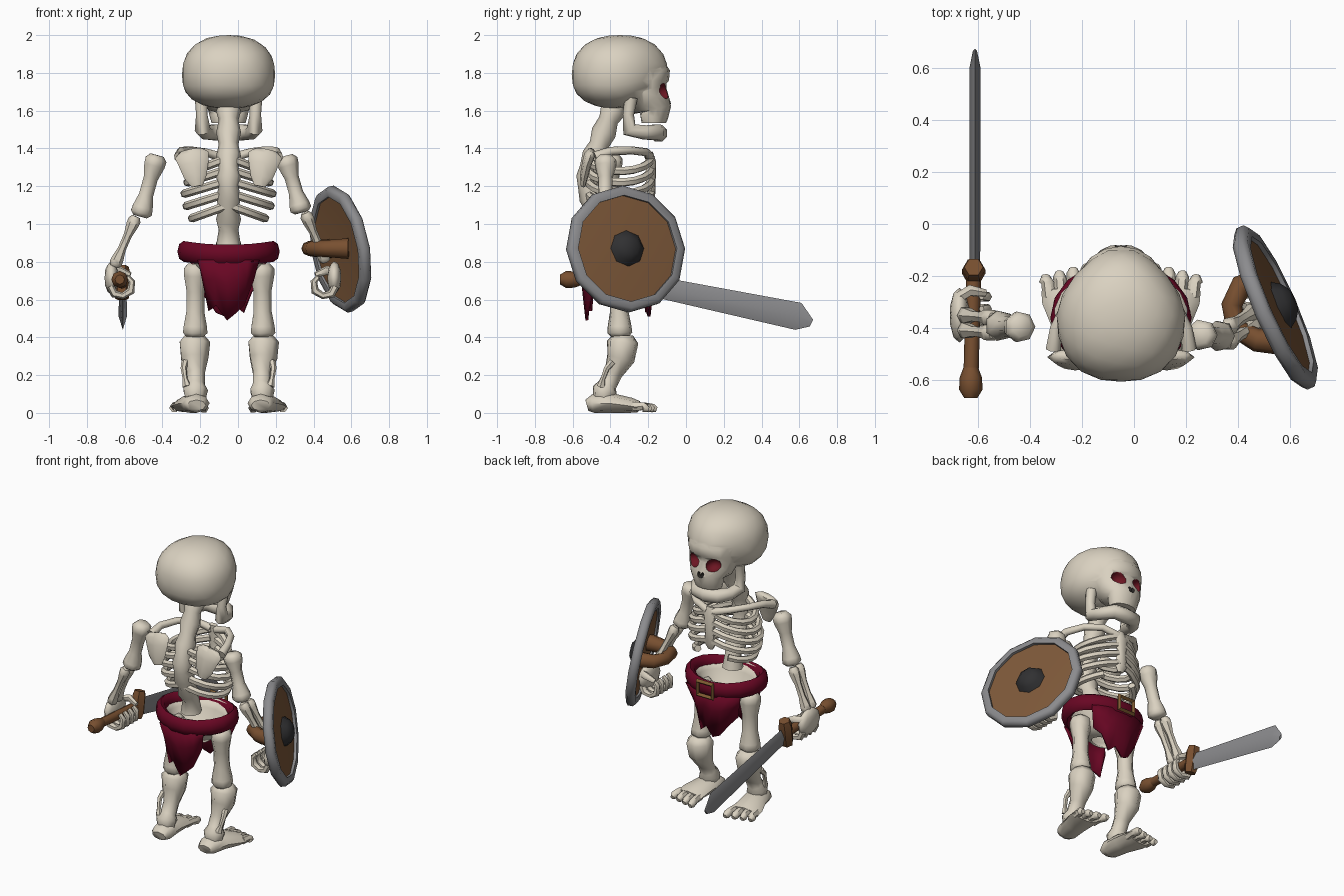
import bpy, bmesh, math
from mathutils import Vector, Matrix

if "Cube" in bpy.data.objects:
    bpy.data.objects.remove(bpy.data.objects["Cube"])

CX = -0.05  # body centre line


def material(name, rgb):
    m = bpy.data.materials.new(name)
    m.diffuse_color = (*rgb, 1)
    m.use_nodes = True
    m.node_tree.nodes["Principled BSDF"].inputs["Base Color"].default_value = m.diffuse_color
    return m


BONE = material("bone", (0.70, 0.64, 0.53))
EYE = material("socket red", (0.15, 0.008, 0.016))
BLACK = material("nose black", (0.02, 0.018, 0.016))
CLOTH = material("crimson cloth", (0.14, 0.002, 0.017))
WOOD = material("shield wood", (0.21, 0.1, 0.042))
LEATHER = material("leather", (0.19, 0.08, 0.03))
STEEL = material("steel", (0.26, 0.26, 0.27))
IRON = material("dark iron", (0.03, 0.03, 0.032))
BRASS = material("old brass", (0.2, 0.1, 0.03))


def finish(bm, name, *mats):
    bmesh.ops.recalc_face_normals(bm, faces=bm.faces)
    me = bpy.data.meshes.new(name)
    bm.to_mesh(me)
    bm.free()
    for m in mats:
        me.materials.append(m)
    ob = bpy.data.objects.new(name, me)
    bpy.context.collection.objects.link(ob)
    return ob


def tube(name, pts, radii, mat=BONE, sides=7, closed=False, caps=True):
    """Loft elliptical rings along a path; a radius is a number or (a, b)."""
    pts = [Vector(p) for p in pts]
    n = len(pts)
    if not isinstance(radii, list):
        radii = [radii] * n
    bm, rings, u, prev = bmesh.new(), [], None, None
    for i, p in enumerate(pts):
        a = pts[(i - 1) % n] if closed else pts[max(i - 1, 0)]
        b = pts[(i + 1) % n] if closed else pts[min(i + 1, n - 1)]
        t = (b - a).normalized()
        if u is None:
            u = t.cross(Vector((0, 0, 1) if abs(t.y) > 0.8 else (0, 1, 0))).normalized()
        else:
            u = prev.rotation_difference(t) @ u
        prev, v = t, u.cross(t)
        r = radii[i] if isinstance(radii[i], tuple) else (radii[i], radii[i])
        ang = [2 * math.pi * k / sides for k in range(sides)]
        rings.append([bm.verts.new(p + u * r[0] * math.cos(w) + v * r[1] * math.sin(w)) for w in ang])
    for i in range(n if closed else n - 1):
        A, B = rings[i], rings[(i + 1) % n]
        for k in range(sides):
            j = (k + 1) % sides
            bm.faces.new((A[k], A[j], B[j], B[k]))
    if caps and not closed:
        bm.faces.new(rings[0])
        bm.faces.new(rings[-1])
    return finish(bm, name, mat)


def bone(name, p, q, mid, end, sides=7):
    p, q = Vector(p), Vector(q)
    return tube(name, [p.lerp(q, t) for t in (0, .07, .17, .38, .65, .85, .94, 1)],
                [end * .65, end, end * .97, mid, mid, end * .95, end, end * .65], sides=sides)


def ball(name, loc, size, mats, idx=0, rot=0, sub=2):
    bm = bmesh.new()
    bmesh.ops.create_icosphere(bm, subdivisions=sub, radius=1, matrix=Matrix.Translation(loc)
                               @ Matrix.Rotation(rot, 4, 'Y') @ Matrix.Diagonal((*size, 1)))
    for f in bm.faces:
        f.material_index = idx
    return finish(bm, name, *mats)


def lathe(name, profile, mat, matrix, n=12):
    bm = bmesh.new()
    vs = [bm.verts.new((r, 0, z)) for r, z in profile]
    es = [bm.edges.new((vs[i], vs[(i + 1) % len(vs)])) for i in range(len(vs))]
    bmesh.ops.spin(bm, geom=vs + es, cent=(0, 0, 0), axis=(0, 0, 1), angle=2 * math.pi,
                   steps=n, use_duplicate=False)
    bmesh.ops.remove_doubles(bm, verts=bm.verts, dist=1e-4)
    bm.transform(matrix)
    return finish(bm, name, mat)


def boolean(ob, other, op):
    m = ob.modifiers.new("cut", 'BOOLEAN')
    m.object, m.operation, m.solver = other, op, 'EXACT'
    bpy.context.view_layer.update()
    me = bpy.data.meshes.new_from_object(ob.evaluated_get(bpy.context.evaluated_depsgraph_get()))
    ob.modifiers.clear()
    ob.data = me
    bpy.data.objects.remove(other)


# Skull: squarish cranium joined to a face block, with cut sockets and nose
HEAD = (BONE, EYE, BLACK)
skull = ball("skull", (0, 0, 0), (1, 1, 1), HEAD, sub=3)
for v in skull.data.vertices:
    x, y, z = v.co / sum(abs(c) ** 2.35 for c in v.co) ** (1 / 2.35)
    zz = 0.21 * z if z > 0 else -0.18 * abs(z) ** 0.9 + 0.05 * max(0, y)
    v.co = (CX + 0.247 * x * (1 - 0.36 * max(0, y) ** 1.5), -0.35 + 0.255 * y, 1.79 + zz)
face = tube("face", [(CX, f - b, z) for z, f, b in ((1.87, -.125, .1), (1.82, -.085, .14), (1.76, -.09, .14),
            (1.7, -.095, .13), (1.65, -.08, .11), (1.61, -.075, .08), (1.57, -.095, .075), (1.535, -.105, .065))],
            [(.12, .1), (.16, .14), (.167, .14), (.16, .13), (.145, .11), (.11, .08), (.1, .075), (.09, .065)],
            sides=16)
for m in HEAD[1:]:
    face.data.materials.append(m)
boolean(skull, face, 'UNION')
for s in (-1, 1):
    boolean(skull, ball("socket_cutter", (CX + s * .075, -.105, 1.705), (.052, .06, .042), HEAD, 1, -s * .35),
            'DIFFERENCE')
    boolean(skull, ball("nose_cutter", (CX + s * .011, -.075, 1.635), (.013, .025, .026), HEAD, 2, s * .3, 1),
            'DIFFERENCE')

# Lower jaw
half = [(.145, -.29, 1.67), (.142, -.305, 1.58), (.138, -.30, 1.5), (.12, -.22, 1.485), (.075, -.155, 1.485)]
tube("jaw", [(CX - x, y, z) for x, y, z in half] + [(CX, -.145, 1.48)]
     + [(CX + x, y, z) for x, y, z in reversed(half)],
     [.034, .03, .042, .04, .045, .048, .045, .04, .042, .03, .034], sides=8)

# Spine with alternating vertebra widths
key = [(-.37, 1.64), (-.41, 1.55), (-.46, 1.42), (-.51, 1.3), (-.52, 1.2), (-.48, 1.08), (-.43, .97), (-.42, .8)]
path, rad = [], []
for (y0, z0), (y1, z1) in zip(key, key[1:]):
    for k in range(2):
        path.append((CX, y0 + (y1 - y0) * k / 2, z0 + (z1 - z0) * k / 2))
        rad.append(.066 if len(rad) % 2 else .052)
tube("spine", path, rad, sides=8)

# Rib cage, collarbones, shoulder blades
tube("breastbone", [(CX, -.19, 1.38), (CX, -.18, 1.33), (CX, -.18, 1.22), (CX, -.185, 1.14), (CX, -.19, 1.1)],
     [(.03, .015), (.045, .022), (.032, .02), (.045, .022), (.02, .012)])
for s in (-1, 1):
    for i, (w, z0) in enumerate(((.19, 1.35), (.22, 1.29), (.235, 1.23), (.225, 1.165), (.195, 1.1))):
        end = 85 if i < 4 else 55
        ang = [math.radians(-90 + (90 + end) * k / 9) for k in range(10)]
        tube("rib", [(CX + s * w * math.cos(a), -.35 + .165 * math.sin(a), z0 - .07 * math.cos(a)) for a in ang],
             .023, sides=6)
    tube("collarbone", [(CX + s * x, y, z) for x, y, z in ((.02, -.19, 1.35), (.12, -.21, 1.38),
         (.2, -.29, 1.39), (.25, -.4, 1.385), (.26, -.48, 1.355))], [.026, .022, .022, .024, .03])
    tube("shoulder_blade", [(CX + s * x, y, z) for x, y, z in ((.165, -.545, 1.2), (.175, -.54, 1.25),
         (.185, -.525, 1.32), (.195, -.51, 1.365), (.2, -.5, 1.39))],
         [(.03, .012), (.06, .022), (.08, .026), (.09, .03), (.06, .02)], sides=8)

# Hip bowl and cloth belt
PY = -.36
bowl = tube("hip_bowl", [(CX, PY, z) for z in (.88, .82, .74, .68)],
            [(.235, .185), (.2, .155), (.16, .12), (.08, .06)], sides=18, caps=False)
sol = bowl.modifiers.new("thickness", 'SOLIDIFY')
sol.thickness = .012
ring = [2 * math.pi * k / 18 for k in range(18)]
tube("belt", [(CX + .238 * math.cos(a), PY + .188 * math.sin(a), .845 + .01 * math.cos(2 * a)) for a in ring],
     (.033, .055), CLOTH, sides=8, closed=True)
by = PY + .228
tube("buckle", [(CX + x, by, .845 + z) for x, z in ((-.055, -.045), (.055, -.045), (.055, .045), (-.055, .045))],
     .017, BRASS, sides=4, closed=True)


# Ragged loincloth flaps
def flap(name, side, cols):
    bm, prev = bmesh.new(), None
    for x, zb in cols:
        col = []
        for t in (0, .4, 1):
            sx = x * (1 - .2 * t)
            y = PY + side * (.2 * math.sqrt(1 - (x / .28) ** 2) - .035 * t)
            col.append(bm.verts.new((CX + sx, y, .81 + (zb - .81) * t)))
        if prev:
            for k in range(2):
                bm.faces.new((prev[k], col[k], col[k + 1], prev[k + 1]))
        prev = col
    ob = finish(bm, name, CLOTH)
    m = ob.modifiers.new("thickness", 'SOLIDIFY')
    m.thickness, m.offset = .015, 0


flap("back_flap", -1, ((-.16, .7), (-.13, .54), (-.08, .57), (-.01, .49), (.05, .53), (.1, .57), (.16, .7)))
flap("front_flap", 1, ((-.2, .66), (-.14, .6), (-.08, .53), (-.02, .51), (.04, .57), (.1, .53), (.15, .64), (.2, .68)))

# Legs and feet
for s in (-1, 1):
    P = lambda x, y, z: (CX + s * x, y, z)
    bone("thigh_bone", P(.175, PY, .79), P(.18, -.35, .4), .05, .068)
    tube("shin_bone", [P(.182, -.335, .41), P(.182, -.335, .375), P(.182, -.345, .29), P(.175, -.385, .21),
                       P(.175, -.415, .15), P(.177, -.43, .12), P(.177, -.435, .09), P(.177, -.435, .05)],
         [.055, .085, .076, .05, .05, .068, .06, .055])
    tube("outer_shin_bone", [P(.23, -.39, .27), P(.238, -.42, .235), P(.23, -.44, .18), P(.22, -.45, .14)],
         [.02, .016, .013, .024], sides=6)
    tube("foot", [P(.17, -.525, .04), P(.17, -.49, .05), P(.185, -.39, .052), P(.205, -.29, .04), P(.208, -.25, .033)],
         [(.05, .03), (.07, .05), (.078, .052), (.098, .04), (.098, .03)], sides=8)
    for k in range(4):
        x0, x1, y1 = .14 + .045 * k, .13 + .053 * k, -.155 - .014 * k
        tube("toe", [P(x0, -.28, .035), P((x0 + x1) / 2, -.225, .035), P(x1, y1 - .02, .025), P(x1, y1, .018)],
             [.026, .024, .026, .015], sides=6)


# Arms: upper bone, paired forearm bones and a curled hand
def arm(name, shoulder, elbow, wrist, hand, s):
    bone(name + "_upper_arm", shoulder, elbow, .04, .06)
    e, w = Vector(elbow) + Vector((s * .02, 0, 0)), Vector(wrist)
    for d in (-.028, .03):
        bone(name + "_forearm", e + Vector((0, d, 0)), w + Vector((0, d, 0)), .022, .034, 6)
    h = Vector(hand)
    ball(name + "_palm", h + Vector((s * .05, 0, .025)), (.038, .105, .088), (BONE,))
    for k in range(4):
        y = -.07 + .047 * k
        tube(name + "_finger", [h + Vector((s * a, y, b)) for a, b in
             ((.055, -.02), (.035, -.06), (-.01, -.07), (-.052, -.045), (-.058, .005), (-.035, .03))],
             [.021, .022, .018, .022, .018, .013], sides=6)
    tube(name + "_thumb", [h + Vector(p) for p in ((s * .05, .07, .06), (s * .01, .095, .065), (-s * .05, .085, .04))],
         [.022, .024, .015], sides=6)


arm("sword", (-.43, -.395, 1.365), (-.52, -.39, 1.04), (-.655, -.38, .775), (-.62, -.35, .69), -1)
arm("shield", (.25, -.425, 1.36), (.335, -.43, 1.06), (.465, -.36, .8), (.46, -.34, .69), 1)

# Sword
tube("blade", [(-.61, -.18, .672), (-.61, .595, .511), (-.61, .664, .475)],
     [(.02, .055), (.022, .073), (.008, .02)], STEEL, sides=4)
tube("sword_guard", [(-.615, -.2, .605), (-.615, -.19, .64), (-.615, -.175, .74), (-.615, -.165, .775)],
     [.036, .045, .045, .036], LEATHER, sides=6)
tube("sword_grip", [(-.615, -.19, .685), (-.625, -.57, .705)], .029, LEATHER, sides=8)
tube("pommel", [(-.626, y, .706) for y in (-.55, -.59, -.635, -.668)], [.028, .043, .045, .025], LEATHER, sides=8)

# Round shield, tilted outward
normal = Vector((1, .44, .18)).normalized()
M = Matrix.Translation((.543, -.32, .867)) @ normal.to_track_quat('Z', 'Y').to_matrix().to_4x4()
lathe("shield_board", [(0, .03), (.295, .01), (.295, -.015), (0, .005)], WOOD, M)
lathe("shield_rim", [(.285, -.027), (.32, -.032), (.338, -.015), (.338, .015), (.32, .03), (.285, .028)], STEEL, M)
lathe("shield_boss", [(0, .08), (.045, .076), (.075, .055), (.1, .018), (0, .01)], IRON, M, 8)
tube("shield_strap", [(.585, -.45, .87), (.47, -.445, .87), (.39, -.4, .87), (.375, -.31, .87),
                      (.41, -.24, .87), (.495, -.215, .87)], [.055, .045, .04, .04, .045, .05], LEATHER, sides=8)

# Soft shading with kept edges
bpy.ops.object.select_all(action='DESELECT')
for ob in bpy.context.scene.objects:
    ob.select_set(True)
    bpy.context.view_layer.objects.active = ob
bpy.ops.object.shade_smooth_by_angle(angle=math.radians(58))
